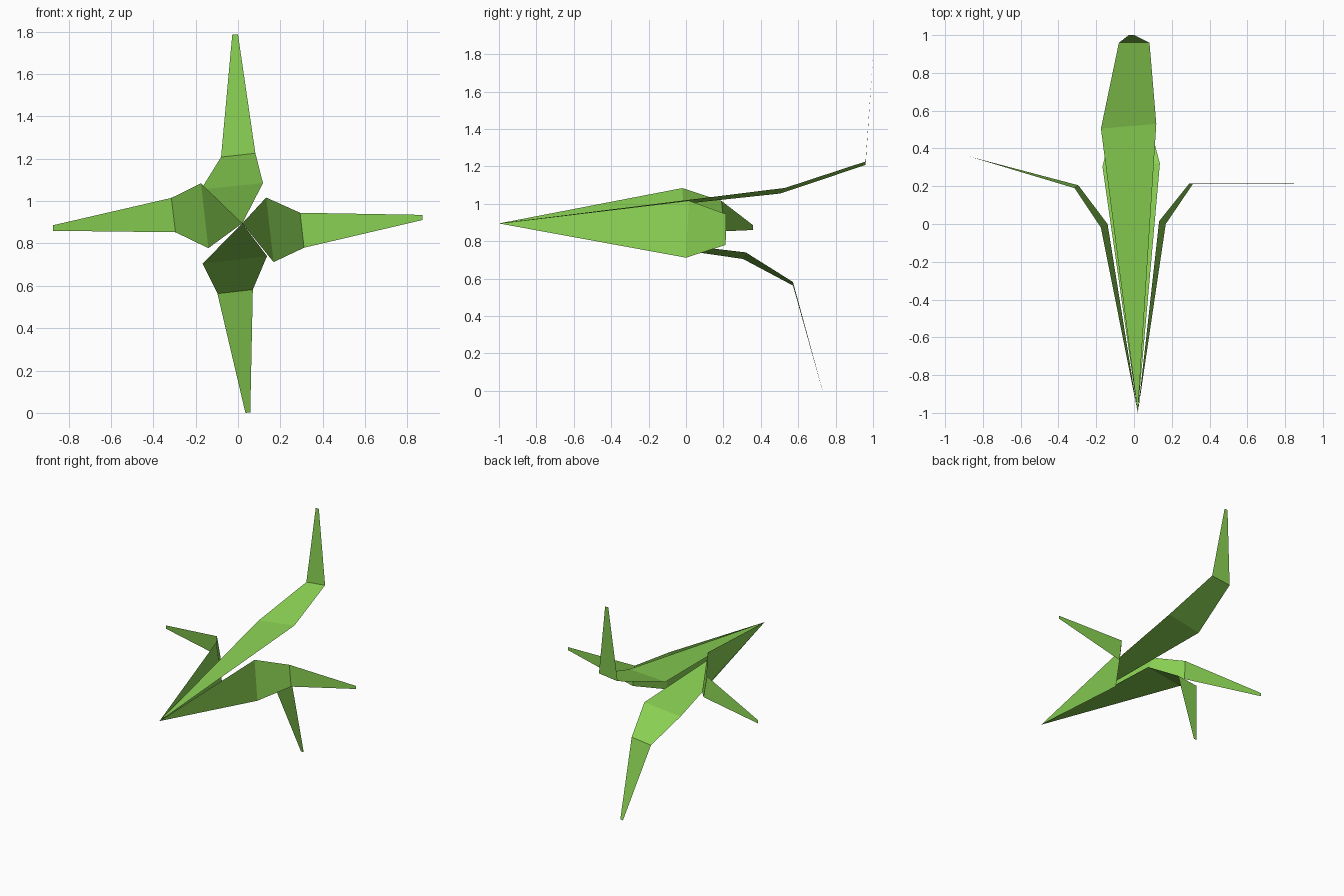
import bpy

cube = bpy.data.objects.get("Cube")
if cube:
    bpy.data.objects.remove(cube, do_unlink=True)

# Single leaf green
green = bpy.data.materials.new("leaf_green")
green.use_nodes = True
colour = (0.25, 0.63, 0.085, 1)
green.diffuse_color = colour
bsdf = green.node_tree.nodes["Principled BSDF"]
bsdf.inputs["Base Color"].default_value = colour
bsdf.inputs["Roughness"].default_value = 0.9

TIP = (0.02, -1.0, 0.895)  # shared point where all blades meet


def blade(name, *pairs):
    """Thin folded sheet: a triangle from the tip, then quads between edge pairs."""
    verts = [TIP] + [p for pair in pairs for p in pair]
    faces = [(0, 2, 1)]
    for i in range(len(pairs) - 1):
        a = 1 + 2 * i
        faces.append((a, a + 1, a + 3, a + 2))
    mesh = bpy.data.meshes.new(name)
    mesh.from_pydata(verts, [], faces)
    mesh.materials.append(green)
    mesh.update()
    obj = bpy.data.objects.new(name, mesh)
    bpy.context.collection.objects.link(obj)


# Each blade: widest fold, outer fold, blunt end
blade("upper_blade",
      ((-0.175, 0.505, 1.055), (0.118, 0.53, 1.085)),
      ((-0.08, 0.96, 1.208), (0.082, 0.96, 1.226)),
      ((-0.027, 1.0, 1.787), (0.0, 1.0, 1.787)))
blade("lower_blade",
      ((0.137, 0.32, 0.74), (-0.167, 0.305, 0.705)),
      ((0.07, 0.572, 0.582), (-0.097, 0.572, 0.563)),
      ((0.058, 0.73, 0.002), (0.035, 0.73, 0.0)))
blade("left_blade",
      ((0.133, 0.015, 1.017), (0.168, 0.0, 0.712)),
      ((0.293, 0.215, 0.945), (0.312, 0.212, 0.78)),
      ((0.872, 0.213, 0.935), (0.872, 0.213, 0.911)))
blade("right_blade",
      ((-0.14, 0.0, 0.778), (-0.175, -0.02, 1.084)),
      ((-0.295, 0.205, 0.853), (-0.315, 0.19, 1.015)),
      ((-0.874, 0.358, 0.86), (-0.874, 0.358, 0.886)))

# Fix winding so every sheet is consistently oriented
import bmesh
for obj in bpy.context.collection.objects:
    if obj.name.endswith("_blade"):
        bm = bmesh.new()
        bm.from_mesh(obj.data)
        for f in bm.faces:
            if len(f.verts) == 3:
                f.normal_flip()
        bm.to_mesh(obj.data)
        bm.free()
